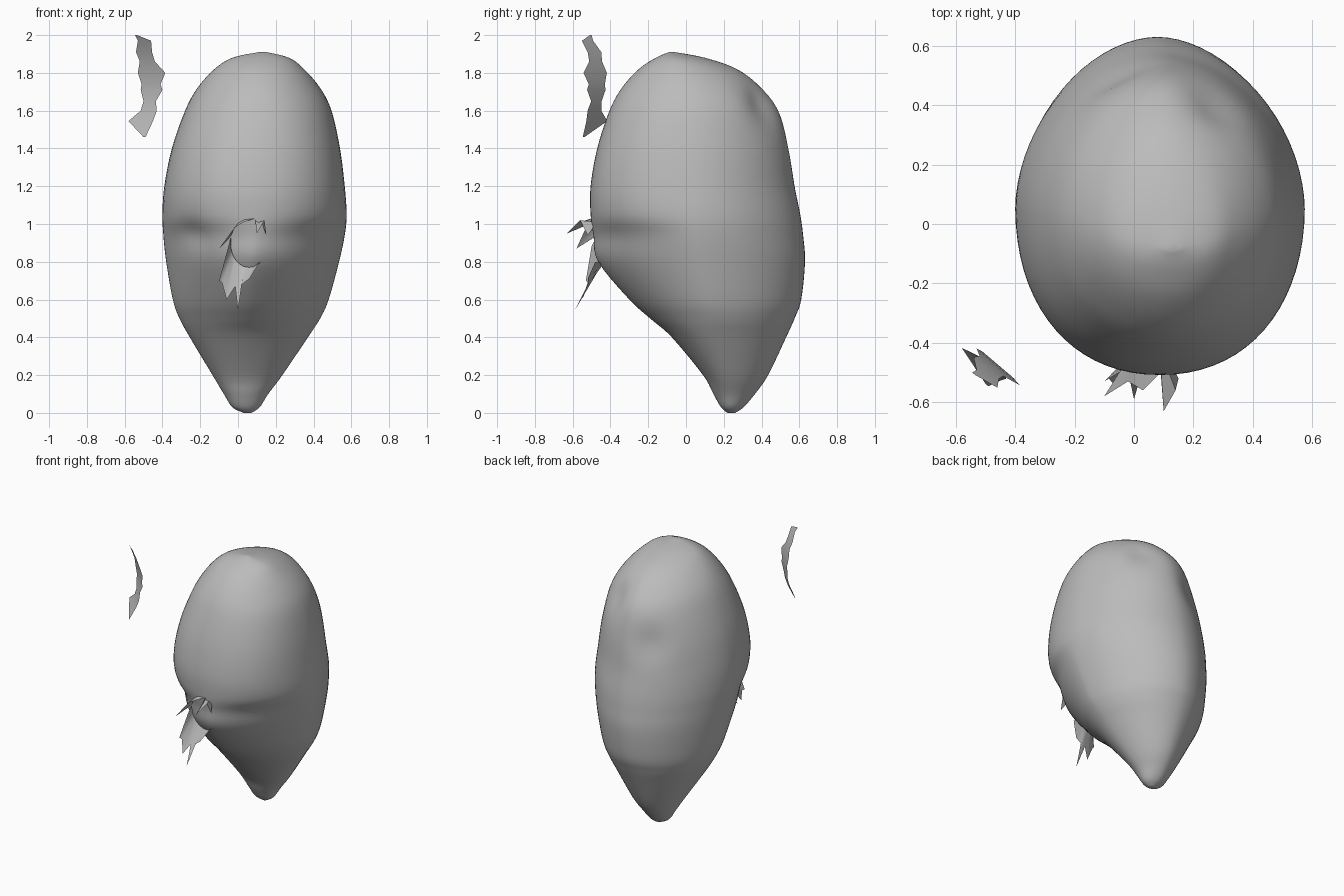
import bpy
import bmesh
from math import cos, sin, pi, exp, copysign
from mathutils import Vector

default_cube = bpy.data.objects.get("Cube")
if default_cube:
    bpy.data.objects.remove(default_cube)

# One plain grey for every part
grey = bpy.data.materials.new("stone_grey")
grey.use_nodes = True
grey_value = (0.5, 0.5, 0.5, 1)
grey.diffuse_color = grey_value
grey.node_tree.nodes["Principled BSDF"].inputs["Base Color"].default_value = grey_value

# Body stations: height, left, right, front, back, widest depth, front roundness
STATIONS = [
    (0, .03, .07, .22, .26, .24, 2),
    (.03, -.03, .115, .185, .305, .24, 2),
    (.1, -.075, .16, .145, .365, .24, 2),
    (.2, -.135, .235, .09, .435, .22, 2),
    (.4, -.255, .37, -.075, .53, .17, 1.9),
    (.5, -.31, .435, -.19, .575, .15, 1.7),
    (.6, -.345, .48, -.3, .61, .12, 1.58),
    (.8, -.38, .535, -.465, .63, .08, 1.55),
    (.94, -.395, .565, -.49, .62, .06, 1.67),
    (1.05, -.4, .575, -.505, .605, .05, 2.05),
    (1.2, -.39, .565, -.505, .575, .04, 2.2),
    (1.4, -.35, .54, -.47, .545, .03, 2.2),
    (1.6, -.28, .495, -.405, .49, .02, 2.1),
    (1.72, -.215, .435, -.34, .4, .01, 2),
    (1.82, -.125, .35, -.25, .27, -.02, 2),
    (1.88, -.03, .27, -.16, .1, -.05, 2),
    (1.91, .11, .15, -.09, -.06, -.08, 2),
]

# Shallow hollows: centre, radius, depth
DENTS = [
    (Vector((.27, .4, 1.62)), .11, .04),
    (Vector((-.07, .52, 1.4)), .12, .025),
    (Vector((-.23, -.3, .96)), .08, .015),
]


def smooth_stations(rows, steps):
    """Interpolate the station table with a Catmull-Rom curve."""
    result = []
    last = len(rows) - 1
    for i in range(last):
        quad = [rows[max(0, min(last, i + k))] for k in (-1, 0, 1, 2)]
        for s in range(steps):
            t = s / steps
            result.append([
                b + t / 2 * (c - a + t * (2 * a - 5 * b + 4 * c - d + t * (3 * (b - c) + d - a)))
                for a, b, c, d in zip(*quad)])
    return result + [list(rows[last])]


def power(value, exponent):
    return copysign(abs(value) ** exponent, value)


def section(row, sides):
    """Closed ring with separate front and back halves."""
    z, left, right, front, back, middle, roundness = row
    centre, half = (left + right) / 2, (right - left) / 2
    ring = []
    for k in range(sides):
        c, s = cos(2 * pi * k / sides), sin(2 * pi * k / sides)
        p = 1.85 if s > 0 else roundness
        reach = back - middle if s > 0 else middle - front
        ring.append(Vector((centre + half * power(c, 2 / p),
                            middle + reach * power(s, 2 / p), z)))
    return ring


def add_strip(bm, rows, closed=False):
    """Bridge successive rows of points with quads."""
    verts = [[bm.verts.new(p) for p in row] for row in rows]
    count = len(verts[0])
    for low, high in zip(verts, verts[1:]):
        for k in range(count if closed else count - 1):
            n = (k + 1) % count
            bm.faces.new((low[k], low[n], high[n], high[k]))
    return verts


def finish(bm, name):
    bmesh.ops.recalc_face_normals(bm, faces=bm.faces)
    mesh = bpy.data.meshes.new(name)
    bm.to_mesh(mesh)
    bm.free()
    mesh.materials.append(grey)
    obj = bpy.data.objects.new(name, mesh)
    bpy.context.collection.objects.link(obj)
    bpy.ops.object.select_all(action='DESELECT')
    obj.select_set(True)
    bpy.context.view_layer.objects.active = obj
    bpy.ops.object.shade_smooth_by_angle(angle=pi / 4)


# Lofted egg-shaped body
bm = bmesh.new()
rings = add_strip(bm, [section(row, 72) for row in smooth_stations(STATIONS, 5)], closed=True)
bm.faces.new(rings[0][::-1])
bm.faces.new(rings[-1])
for v in bm.verts:
    inward = Vector((.09, .06, v.co.z)) - v.co
    inward.normalize()
    v.co += inward * sum(depth * exp(-((v.co - spot).length / size) ** 2)
                         for spot, size, depth in DENTS)
finish(bm, "egg_body")

# Torn flaps around the front tip: rim angle in degrees and jagged outer point
LOWER_FLAP = [
    (165, (-.05, -.5, .88)), (190, (-.1, -.53, .7)), (208, (-.085, -.52, .69)),
    (222, (-.06, -.55, .6)), (238, (-.015, -.52, .67)), (252, (0, -.59, .54)),
    (268, (.02, -.52, .68)), (285, (.06, -.52, .71)), (305, (.115, -.48, .8)),
]
UPPER_FLAP = [
    (45, (.15, -.52, .94)), (58, (.14, -.56, 1.02)), (72, (.1, -.63, .95)),
    (84, (.09, -.5, 1.03)), (105, (.03, -.56, 1.01)), (125, (-.02, -.53, .98)),
    (145, (-.1, -.58, .87)), (160, (-.05, -.5, .92)),
]


def rim(degrees):
    a = degrees * pi / 180
    return Vector((.06 + .1 * cos(a), -.47 - .02 * sin(a), .9 + .13 * sin(a)))


for name, flap in (("lower_torn_flap", LOWER_FLAP), ("upper_torn_flap", UPPER_FLAP)):
    bm = bmesh.new()
    add_strip(bm, [[rim(angle) for angle, tip in flap], [tip for angle, tip in flap]])
    finish(bm, name)

# Loose curved shard: height, left edge, right edge
SHARD = [
    (2, -.545, -.535), (1.97, -.53, -.46), (1.91, -.54, -.455), (1.86, -.52, -.44),
    (1.8, -.53, -.385), (1.74, -.51, -.41), (1.71, -.515, -.4), (1.65, -.5, -.435),
    (1.6, -.515, -.43), (1.545, -.58, -.45), (1.46, -.5, -.49),
]


def shard_point(x, z):
    bend = ((z - 1.73) / .27) ** 2
    return Vector((x, -.455 - .85 * (x + .48) - .1 * bend, z))


bm = bmesh.new()
add_strip(bm, [[shard_point(a + (b - a) * t / 3, z) for t in range(4)] for z, a, b in SHARD])
finish(bm, "loose_shard")
